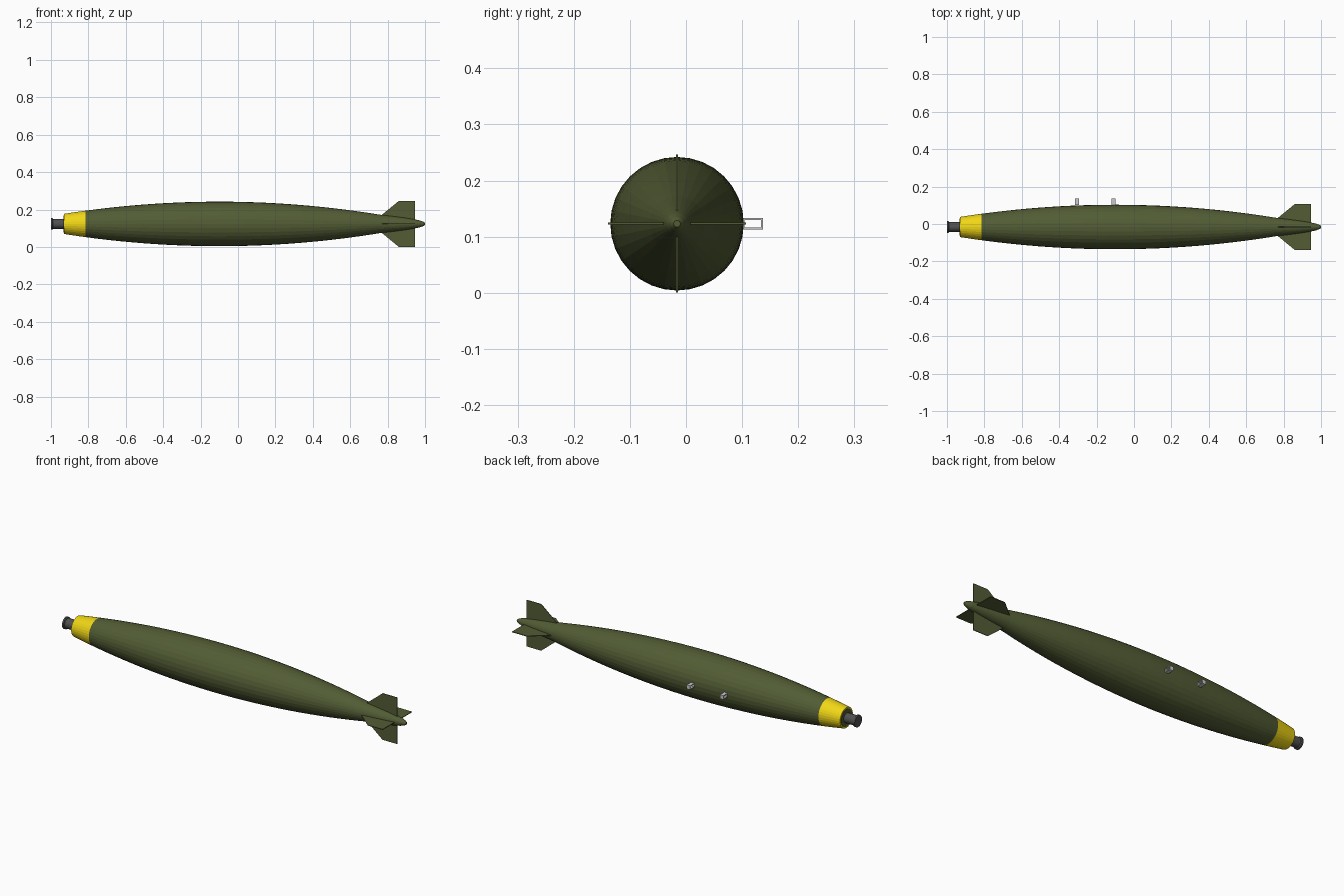
import bpy, bmesh, math
from mathutils import Matrix, Vector

if "Cube" in bpy.data.objects:
    bpy.data.objects.remove(bpy.data.objects["Cube"])

CY, CZ, SEG = -0.016, 0.123, 32
AXIS = Vector((0, CY, CZ))


def material(name, rgb):
    m = bpy.data.materials.new(name)
    m.diffuse_color = (*rgb, 1)
    m.use_nodes = True
    m.node_tree.nodes["Principled BSDF"].inputs["Base Color"].default_value = m.diffuse_color
    return m


olive = material("olive_paint", (0.085, 0.108, 0.035))
yellow = material("yellow_paint", (0.88, 0.68, 0.008))
dark = material("dark_metal", (0.08, 0.08, 0.08))


def finish(name, bm, mat=None, smooth=False):
    bmesh.ops.recalc_face_normals(bm, faces=bm.faces)
    mesh = bpy.data.meshes.new(name)
    bm.to_mesh(mesh)
    bm.free()
    ob = bpy.data.objects.new(name, mesh)
    bpy.context.collection.objects.link(ob)
    if mat:
        mesh.materials.append(mat)
    return ob


def lathe(name, profile, mat):
    """Turn (x, radius) points around the long axis and cap both ends."""
    bm = bmesh.new()
    rings = []
    for x, r in profile:
        rings.append([bm.verts.new((x, CY + r * math.cos(a), CZ + r * math.sin(a)))
                      for a in (2 * math.pi * i / SEG for i in range(SEG))])
    for a, b in zip(rings, rings[1:]):
        for i in range(SEG):
            j = (i + 1) % SEG
            bm.faces.new((a[i], a[j], b[j], b[i]))
    bm.faces.new(rings[0])
    bm.faces.new(rings[-1])
    return finish(name, bm, mat)


def hull(x):
    k = 0.0945
    return 0.119 - k * (x + 0.1) ** 2


# main casing with a blunt rounded tail
steps = 26
body = [(x, hull(x)) for x in (-0.815 + i * 1.575 / steps for i in range(steps + 1))]
body += [(0.83, 0.041), (0.89, 0.033), (0.94, 0.025), (0.97, 0.019), (0.99, 0.012), (1.0, 0.006)]
lathe("casing", body, olive)

# yellow nose band and the dark face it surrounds
lathe("nose_band", [(x, hull(x)) for x in (-0.93, -0.892, -0.854, -0.815)], yellow)
lathe("nose_plate", [(-0.932, 0.046), (-0.92, 0.046)], olive)

# nose plug with flared head
lathe("nose_plug", [(-1.0, 0.031), (-0.991, 0.031), (-0.988, 0.026), (-0.92, 0.026)], dark)

# four tail fins
for n in range(4):
    bm = bmesh.new()
    outline = [(0.765, 0.045), (0.86, 0.123), (0.946, 0.123), (0.946, 0.015), (0.765, 0.015)]
    f = bm.faces.new([bm.verts.new((x, -0.0018, r)) for x, r in outline])
    ext = bmesh.ops.extrude_face_region(bm, geom=[f])
    moved = [v for v in ext["geom"] if isinstance(v, bmesh.types.BMVert)]
    bmesh.ops.translate(bm, verts=moved, vec=(0, 0.0036, 0))
    bm.transform(Matrix.Translation(AXIS) @ Matrix.Rotation(n * math.pi / 2, 4, 'X'))
    finish(f"tail_fin_{n + 1}", bm, olive)

# two open rectangular suspension lugs on the +y side
for n, x in enumerate((-0.305, -0.11)):
    bm = bmesh.new()
    loops = []
    for inset in (0.0, 0.0035):
        y0, y1, h = 0.101 + inset, 0.137 - inset, 0.0105 - inset
        for dx in (-0.01, 0.01):
            loops.append([bm.verts.new((x + dx, y, CZ + z))
                          for y, z in ((y0, -h), (y1, -h), (y1, h), (y0, h))])
    order = (loops[0], loops[1], loops[3], loops[2], loops[0])
    for a, b in zip(order, order[1:]):
        for i in range(4):
            j = (i + 1) % 4
            bm.faces.new((a[i], a[j], b[j], b[i]))
    finish(f"suspension_lug_{n + 1}", bm)
